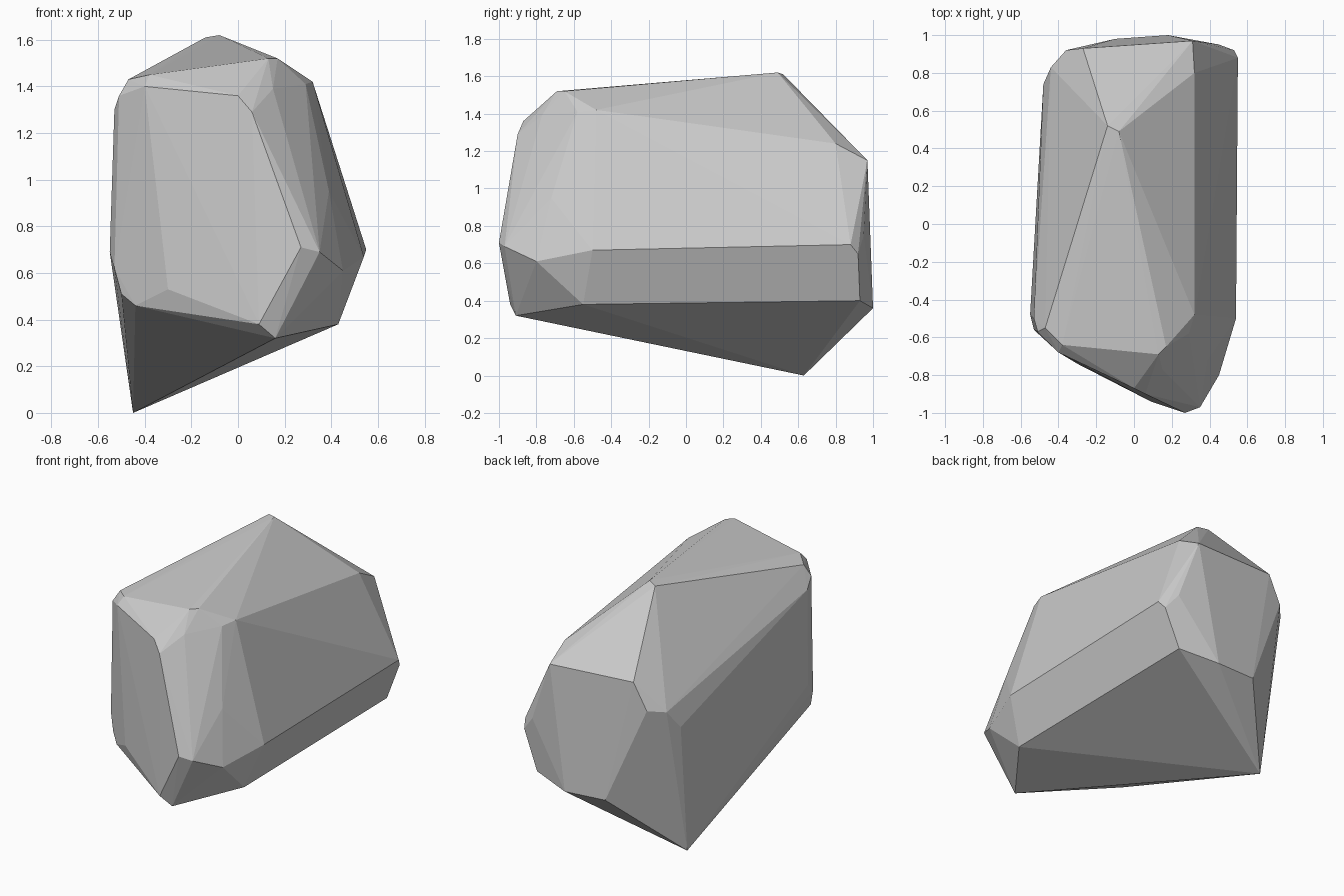
import bpy
import bmesh
from math import radians

# Corner points of the faceted boulder, grouped by region
crown = [(-.08, .49, 1.62), (-.14, .52, 1.61), (.32, .80, 1.24),
         (.32, -.48, 1.42), (.29, -.58, 1.41), (.17, -.65, 1.52),
         (.13, -.69, 1.52), (-.38, -.64, 1.45), (-.47, -.55, 1.43)]
front = [(-.40, -.68, 1.40), (0, -.87, 1.36), (.06, -.90, 1.29),
         (.15, -.77, 1.39), (.27, -1, .71), (.35, -.97, .69),
         (.39, -.72, .95), (.09, -.94, .38), (.16, -.91, .32),
         (-.44, -.63, .46), (-.30, -.74, .53)]
left = [(-.51, -.57, 1.36), (-.53, -.50, 1.30), (-.55, -.48, .69),
        (-.53, -.56, .62), (-.50, -.58, .51), (-.48, .74, .86),
        (-.44, .83, .98)]
right = [(.54, -.50, .67), (.45, -.80, .61), (.43, -.55, .38),
         (.55, .88, .70), (.53, .92, .65), (.43, .93, .40)]
back = [(-.27, .93, 1.17), (.31, .97, 1.15), (-.36, .92, 1.0),
        (.18, 1, .36), (-.10, .98, .37), (.45, .95, .75)]
foot = [(-.45, .63, 0)]

# Wrap the corners in a hull and merge near-flat triangles into broad facets
bm = bmesh.new()
for p in crown + front + left + right + back + foot:
    bm.verts.new(p)
hull = bmesh.ops.convex_hull(bm, input=bm.verts)
loose = [v for v in bm.verts if not v.link_faces]
bmesh.ops.delete(bm, geom=loose, context='VERTS')
bmesh.ops.dissolve_limit(bm, angle_limit=radians(1.5),
                         verts=bm.verts, edges=bm.edges)
bmesh.ops.recalc_face_normals(bm, faces=bm.faces)

mesh = bpy.data.meshes.new("boulder")
bm.to_mesh(mesh)
bm.free()
boulder = bpy.data.objects.new("boulder", mesh)
bpy.context.collection.objects.link(boulder)
